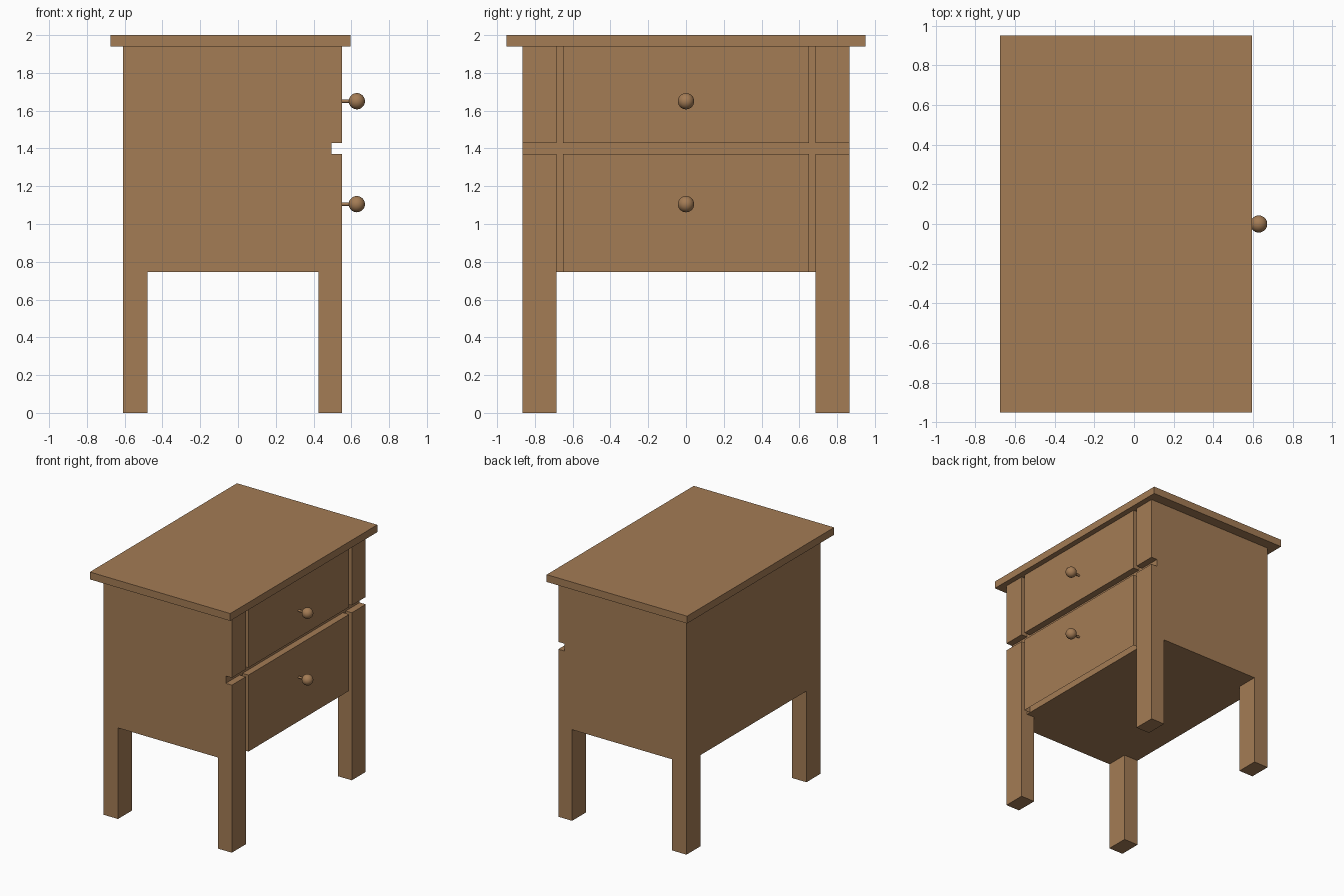
import bpy, bmesh, math

if "Cube" in bpy.data.objects:
    bpy.data.objects.remove(bpy.data.objects["Cube"])

wood = bpy.data.materials.new("warm brown wood")
wood.diffuse_color = (0.37, 0.20, 0.09, 1)
wood.use_nodes = True
wood.node_tree.nodes["Principled BSDF"].inputs["Base Color"].default_value = wood.diffuse_color


def finish(bm, name):
    mesh = bpy.data.meshes.new(name)
    bm.to_mesh(mesh)
    bm.free()
    mesh.materials.append(wood)
    ob = bpy.data.objects.new(name, mesh)
    bpy.context.collection.objects.link(ob)
    return ob


def box(name, x, y, z, open_bottom=False):
    """Box from (min, max) ranges on each axis."""
    bm = bmesh.new()
    bmesh.ops.create_cube(bm, size=1)
    for v in bm.verts:
        v.co = [r[0] if c < 0 else r[1] for c, r in zip(v.co, (x, y, z))]
    if open_bottom:
        bm.normal_update()
        low = [f for f in bm.faces if f.normal.z < -0.5]
        bmesh.ops.delete(bm, geom=low, context='FACES_ONLY')
    return finish(bm, name)


# Main dimensions
BACK, FRONT, RECESS = -0.61, 0.55, 0.495
SIDE, LEG_IN, DRAWER = 0.865, 0.685, 0.65
BELLY, TOP = 0.745, 1.94
SLOT = (1.37, 1.43)

# Carcass with legs: one block, cut between the legs and across the front
carcass = box("carcass_with_legs", (BACK, FRONT), (-SIDE, SIDE), (0, TOP))
cutters = [
    box("side_arch_cutter", (-0.48, 0.425), (-2, 2), (-1, BELLY)),
    box("front_arch_cutter", (-2, 2), (-LEG_IN, LEG_IN), (-1, BELLY)),
    box("drawer_recess_cutter", (RECESS, 2), (-LEG_IN, LEG_IN), (0.5, 3)),
    box("slot_cutter", (RECESS, 2), (-2, 2), SLOT),
]
for c in cutters:
    c.hide_render = True
    m = carcass.modifiers.new(c.name, 'BOOLEAN')
    m.operation, m.solver, m.object = 'DIFFERENCE', 'EXACT', c
deps = bpy.context.evaluated_depsgraph_get()
cut_mesh = bpy.data.meshes.new_from_object(carcass.evaluated_get(deps))
carcass.modifiers.clear()
carcass.data = cut_mesh
for c in cutters:
    bpy.data.objects.remove(c)

# Overhanging table top
box("table_top", (-0.675, 0.595), (-0.95, 0.95), (TOP, 2.0))

# Drawer fronts, each with a round knob on a thin stem
for label, z, knob_z in (("lower", (BELLY, SLOT[0]), 1.105),
                         ("upper", (SLOT[1], TOP), 1.65)):
    box(label + "_drawer_front", (RECESS, FRONT), (-DRAWER, DRAWER), z,
        open_bottom=(label == "lower"))

    bpy.ops.mesh.primitive_cylinder_add(
        vertices=16, radius=0.009, depth=0.07,
        location=(0.58, 0, knob_z), rotation=(0, math.pi / 2, 0))
    stem = bpy.context.object
    stem.name = label + "_knob_stem"
    bpy.ops.object.shade_smooth_by_angle()

    bpy.ops.mesh.primitive_uv_sphere_add(
        segments=32, ring_count=16, radius=0.043, location=(0.629, 0, knob_z))
    knob = bpy.context.object
    knob.name = label + "_knob"
    bpy.ops.object.shade_smooth_by_angle()
    for ob in (stem, knob):
        ob.data.materials.append(wood)
